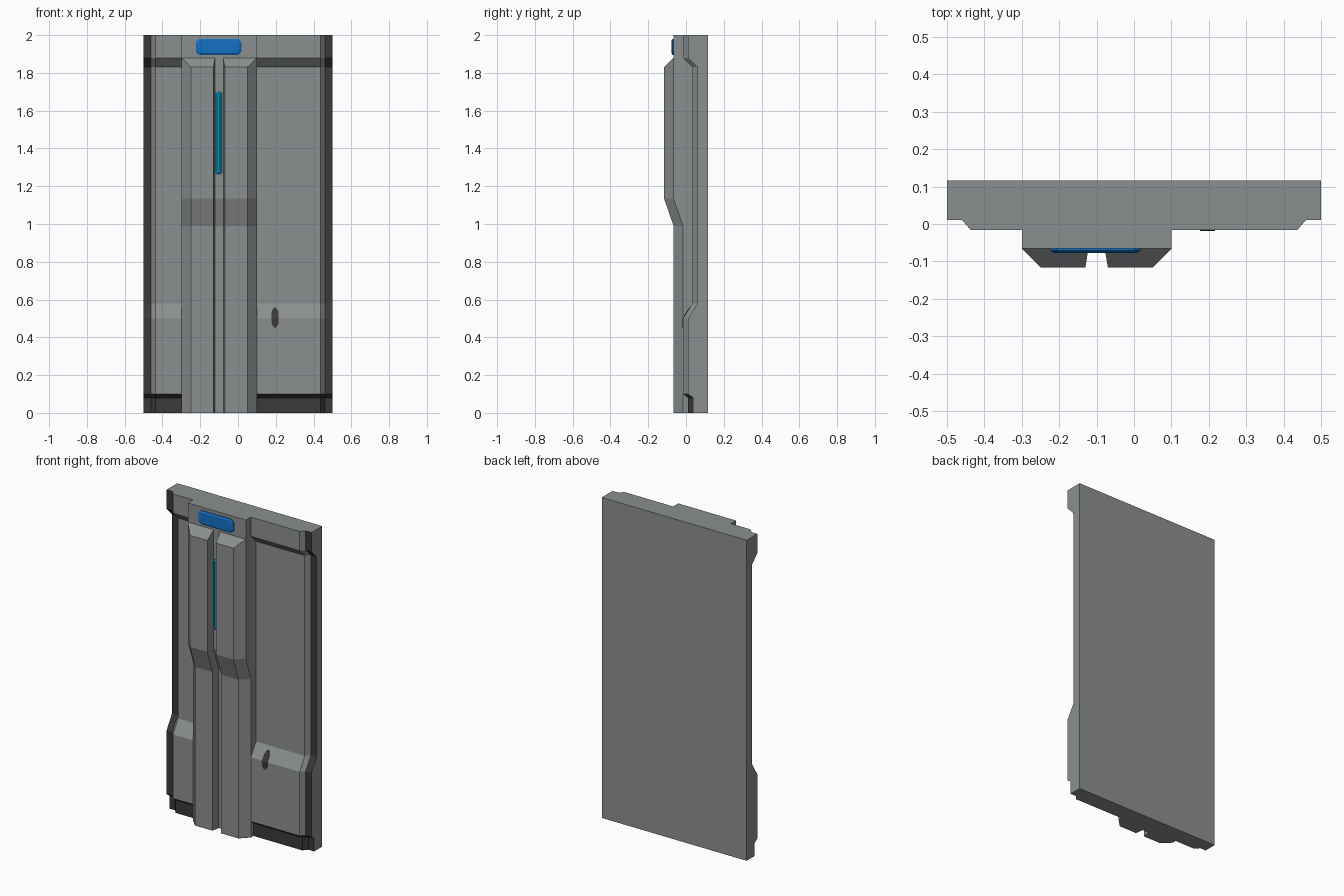
import bpy, bmesh

if "Cube" in bpy.data.objects:
    bpy.data.objects.remove(bpy.data.objects["Cube"])


def mat(name, rgb):
    m = bpy.data.materials.new(name)
    m.diffuse_color = (*rgb, 1)
    m.use_nodes = True
    m.node_tree.nodes["Principled BSDF"].inputs["Base Color"].default_value = m.diffuse_color
    return m


GREY = mat("panel grey", (0.26, 0.275, 0.28))
DARK = mat("dark trim", (0.045, 0.042, 0.04))
BLUE = mat("sign blue", (0.007, 0.16, 0.56))
TEAL = mat("light teal", (0.004, 0.26, 0.45))


def loft(name, rings, mats, rule=lambda i, j: 0):
    """Skin a list of equal-length 3D rings and cap both ends."""
    bm = bmesh.new()
    vs = [[bm.verts.new(p) for p in r] for r in rings]
    n = len(rings[0])
    for i in range(len(vs) - 1):
        for j in range(n):
            k = (j + 1) % n
            f = bm.faces.new((vs[i][j], vs[i][k], vs[i + 1][k], vs[i + 1][j]))
            f.material_index = rule(i, j)
    bm.faces.new(vs[0][::-1])
    bm.faces.new(vs[-1])
    bmesh.ops.remove_doubles(bm, verts=bm.verts, dist=1e-5)
    bmesh.ops.recalc_face_normals(bm, faces=bm.faces)
    me = bpy.data.meshes.new(name)
    bm.to_mesh(me)
    bm.free()
    for m in mats:
        me.materials.append(m)
    ob = bpy.data.objects.new(name, me)
    bpy.context.collection.objects.link(ob)
    return ob


# Wall panel: stepped outline (z, front y), recessed in the middle and at the foot
BACK = 0.116
PANEL = [(0, 0.01), (0.08, 0.01), (0.1, -0.016), (0.5, -0.016),
         (0.58, 0.034), (1.83, 0.034), (1.88, -0.016), (2, -0.016)]


def panel_ring(z, m):
    e = m + 0.027
    return [(x, y, z) for x, y in [(-.5, BACK), (.5, BACK), (.5, e), (.46, e),
                                   (.437, m), (-.437, m), (-.46, e), (-.5, e)]]


# Dark edge strips all the way up, whole front dark at the foot
loft("wall_panel", [panel_ring(z, m) for z, m in PANEL], [GREY, DARK],
     lambda i, j: int(j in (2, 6) or (i < 2 and 2 <= j <= 6)))


# Column: double rib with centre groove, thicker above, flat head at the top
def column_ring(z, f, t):
    e = f + 0.05 * t
    c, g = 0.05 * t, 0.008 * t
    return [(x, y, z) for x, y in [(-.3, .06), (.1, .06), (.1, e), (.1 - c, f),
                                   (-.078 + g, f), (-.078, e), (-.122, e),
                                   (-.122 - g, f), (-.3 + c, f), (-.3, e)]]


COLUMN = [(0, -.066, 1), (.99, -.066, 1), (1.135, -.116, 1), (1.83, -.116, 1)]
loft("ribbed_column", [column_ring(*c) for c in COLUMN] + [column_ring(1.88, -.066, 0)], [GREY])
loft("column_head", [[(-.3, .06, z), (.1, .06, z), (.1, -.066, z), (-.3, -.066, z)]
                     for z in (1.88, 2)], [GREY])


# Bevelled plates with clipped corners
def plate(name, x0, x1, z0, z1, clip, bevel, material):
    def ring(y, s):
        a, b, c, d = x0 + s, x1 - s, z0 + s, z1 - s
        k = clip
        return [(x, y, z) for x, z in [(a + k, c), (b - k, c), (b, c + k), (b, d - k),
                                       (b - k, d), (a + k, d), (a, d - k), (a, c + k)]]
    loft(name, [ring(-.064, 0), ring(-.071, 0), ring(-.077, bevel)], [material])


plate("sign_plate", -.223, .018, 1.895, 1.98, .016, .009, BLUE)
plate("groove_light", -.118, -.086, 1.265, 1.70, .004, .008, TEAL)

# Dark oval mark following the lower step of the panel
rows = [(.452, .006, -.016), (.47, .017, -.016), (.5, .02, -.016),
        (.54, .017, .009), (.557, .006, .0196)]
loft("step_mark", [[(.196 - w, y + .004, z), (.196 + w, y + .004, z),
                    (.196 + w, y - .003, z), (.196 - w, y - .003, z)] for z, w, y in rows], [DARK])
